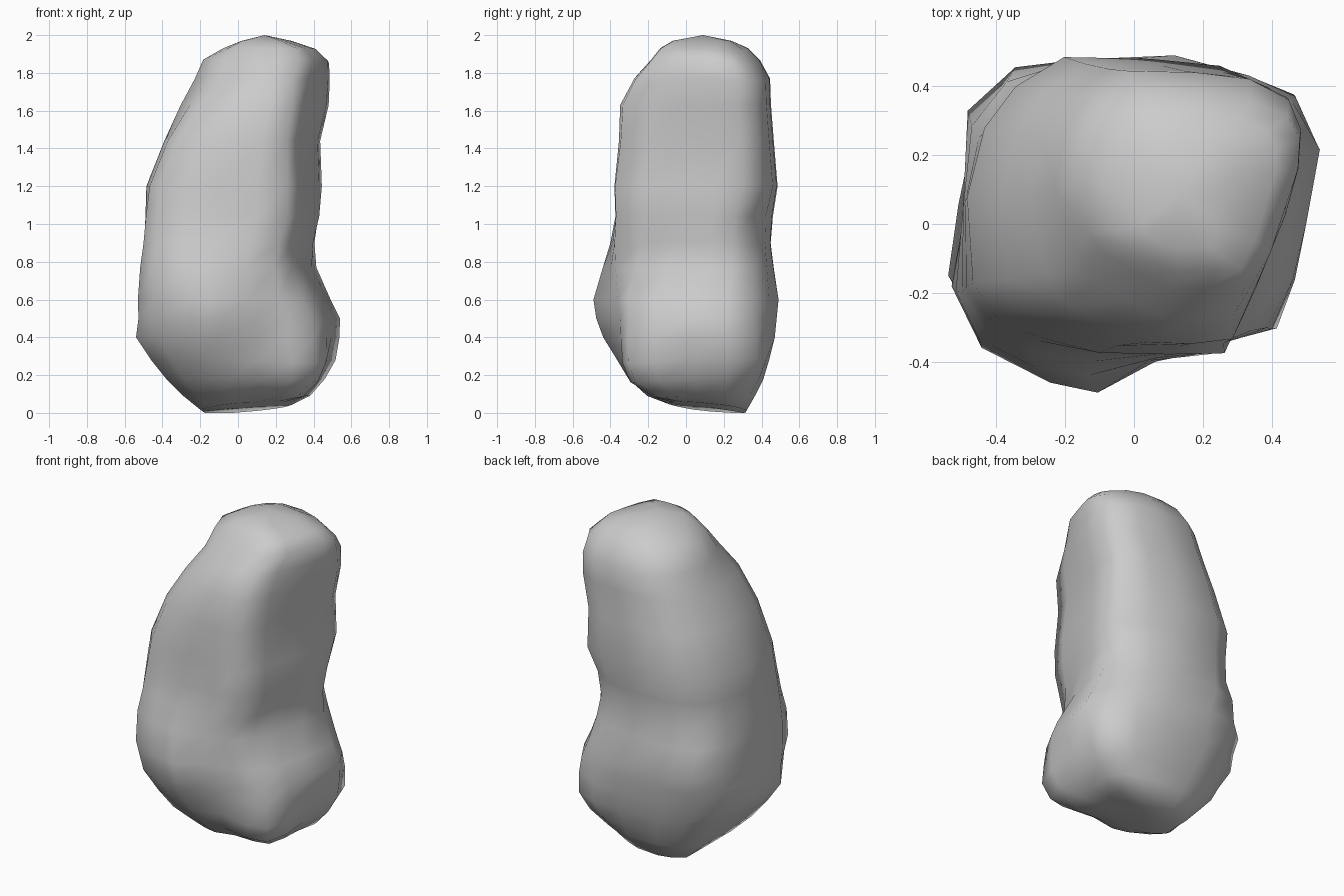
import bpy, bmesh
from mathutils import Vector

# Cross-section outlines, starting at the front and running counter-clockwise
UPPER = [(-.10, -.37), (.10, -.37), (.25, -.36), (.32, -.20), (.38, 0), (.43, .16),
         (.445, .30), (.40, .40), (.25, .46), (.05, .48), (-.20, .485), (-.34, .40),
         (-.43, .28), (-.48, .08), (-.48, -.18), (-.42, -.28), (-.28, -.34)]
LOWER = [(-.10, -.49), (.08, -.40), (.25, -.36), (.38, -.31), (.46, -.17), (.50, 0),
         (.54, .22), (.46, .36), (.33, .44), (.14, .49), (-.15, .475), (-.33, .43),
         (-.485, .31), (-.51, .05), (-.54, -.17), (-.42, -.33), (-.24, -.455)]

# Extents per level: z, x min, x max, y min, y max
LEVELS = [
    (.04, -.20, .28, -.10, .32),
    (.09, -.29, .38, -.22, .365),
    (.18, -.38, .45, -.35, .41),
    (.28, -.46, .505, -.405, .44),
    (.40, -.54, .535, -.45, .47),
    (.50, -.52, .54, -.475, .48),
    (.60, -.515, .49, -.49, .49),
    (.77, -.51, .415, -.44, .465),
    (.90, -.50, .415, -.40, .45),
    (1.04, -.49, .445, -.37, .46),
    (1.20, -.485, .445, -.375, .485),
    (1.44, -.39, .435, -.355, .465),
    (1.63, -.31, .48, -.36, .45),
    (1.77, -.24, .49, -.30, .445),
    (1.87, -.19, .49, -.20, .39),
    (1.93, -.08, .42, -.14, .33),
    (1.97, .02, .28, -.07, .24),
]

# Local bumps and worn corners: centre, offset, radius
PULLS = [
    ((.34, -.25, .20), (.06, -.06, -.02), .34),   # low front right corner
    ((.43, .34, .26), (.03, .05, 0), .25),        # low back right corner
    ((-.42, -.33, .62), (-.04, -.03, 0), .30),    # front left bulge
    ((-.38, .40, .65), (-.03, .03, 0), .30),      # back left bulge
    ((-.42, .34, .36), (.03, -.02, 0), .25),      # undercut back left
    ((-.10, -.37, .20), (0, .05, 0), .30),        # undercut front
    ((-.20, -.24, 1.78), (.09, .06, 0), .42),     # worn upper front left
    ((-.38, -.28, 1.30), (.03, .02, 0), .35),
    ((.40, .40, 1.00), (-.04, -.04, 0), .25),     # worn back right waist
    ((.44, .32, 1.88), (-.01, -.02, -.03), .22),  # worn crown corner
    ((.30, -.26, 1.12), (.02, -.015, 0), .35),    # fuller front right edge
    ((.28, -.28, 1.75), (-.05, .03, 0), .28),     # worn upper front right
]


def unit(outline):
    xs, ys = zip(*outline)
    return [((x - min(xs)) / (max(xs) - min(xs)), (y - min(ys)) / (max(ys) - min(ys)))
            for x, y in outline]


upper, lower = unit(UPPER), unit(LOWER)
bm = bmesh.new()

# Stacked rings, blending from the bulging base to the wedge-shaped upper body
rings = []
for i, (z, x0, x1, y0, y1) in enumerate(LEVELS):
    t = min(1, max(0, (z - .6) / .35))
    ring = []
    for a, b in zip(lower, upper):
        x = x0 + (x1 - x0) * (a[0] + (b[0] - a[0]) * t)
        y = y0 + (y1 - y0) * (a[1] + (b[1] - a[1]) * t)
        # the underside tilts down toward the back left
        zz = max(0, z + .09 * x - .12 * y) if i == 0 else z
        ring.append(bm.verts.new((x, y, zz)))
    rings.append(ring)

n = len(UPPER)
for r, s in zip(rings, rings[1:]):
    for k in range(n):
        j = (k + 1) % n
        bm.faces.new((r[k], r[j], s[j], s[k]))

# Crown and underside
top = bm.verts.new((.14, .09, 2))
base = bm.verts.new((.03, .12, .03))
for k in range(n):
    j = (k + 1) % n
    bm.faces.new((rings[-1][k], rings[-1][j], top))
    bm.faces.new((rings[0][j], rings[0][k], base))

# Irregular bumps with smooth falloff
for v in bm.verts:
    start = v.co.copy()
    for centre, offset, radius in PULLS:
        d = (start - Vector(centre)).length / radius
        if d < 1:
            v.co += Vector(offset) * (1 - d * d) ** 2

bmesh.ops.recalc_face_normals(bm, faces=bm.faces)
for f in bm.faces:
    f.smooth = True
mesh = bpy.data.meshes.new("boulder")
bm.to_mesh(mesh)
bm.free()
bpy.context.collection.objects.link(bpy.data.objects.new("boulder", mesh))
